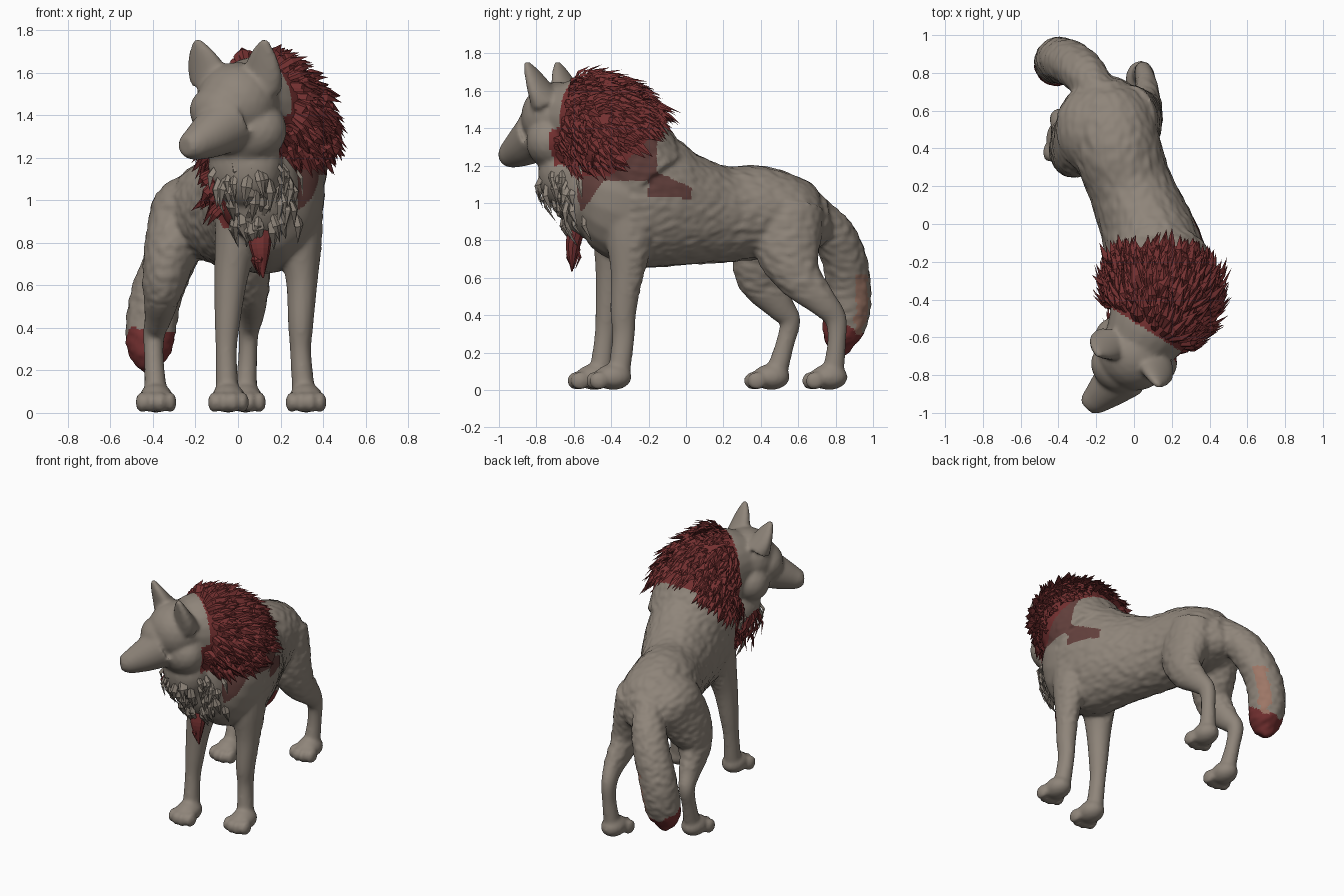
import bpy, bmesh, math, random
from mathutils import Vector, Matrix, noise

if "Cube" in bpy.data.objects:
    bpy.data.objects.remove(bpy.data.objects["Cube"])

rng = random.Random(7)
F = Vector((-0.53, -0.85, 0)).normalized()   # direction the head faces
S = Vector((0.85, -0.53, 0)).normalized()    # sideways across the head
UP = Vector((0, 0, 1))
HEAD = Matrix((S, F, UP)).transposed()


def material(name, rgb):
    m = bpy.data.materials.new(name)
    m.diffuse_color = (*rgb, 1)
    m.use_nodes = True
    m.node_tree.nodes["Principled BSDF"].inputs["Base Color"].default_value = m.diffuse_color
    return m


GREY = material("grey fur", (0.275, 0.235, 0.195))
RED = material("dark red mane", (0.175, 0.03, 0.03))
BROWN = material("shoulder brown red", (0.125, 0.052, 0.046))
SALMON = material("salmon patch", (0.34, 0.185, 0.135))


def smooth_path(pts, steps=5):
    """Catmull-Rom resampling of x, y, z, radius_u, radius_v points."""
    p = [Vector(q if len(q) == 5 else (*q, q[3])) for q in pts]
    p = [2 * p[0] - p[1]] + p + [2 * p[-1] - p[-2]]
    out = []
    for i in range(1, len(p) - 2):
        a, b, c, d = p[i - 1:i + 3]
        for s in range(steps):
            t = s / steps
            out.append(0.5 * (2 * b + (c - a) * t + (2 * a - 5 * b + 4 * c - d) * t * t
                              + (3 * b - a - 3 * c + d) * t ** 3))
    return out + [p[-2]]


def tube(bm, pts, axis=(1, 0, 0), sides=20):
    path = smooth_path(pts)
    rings = []
    for i, q in enumerate(path):
        a, b = path[max(i - 1, 0)], path[min(i + 1, len(path) - 1)]
        t = Vector((b - a)[:3]).normalized()
        u = Vector(axis)
        u = (u - t * u.dot(t)).normalized()
        v = t.cross(u)
        c = Vector(q[:3])
        rings.append([bm.verts.new(c + u * max(q[3], .004) * math.cos(k * math.tau / sides)
                                   + v * max(q[4], .004) * math.sin(k * math.tau / sides))
                      for k in range(sides)])
    for r0, r1 in zip(rings, rings[1:]):
        for k in range(sides):
            j = (k + 1) % sides
            bm.faces.new((r0[k], r0[j], r1[j], r1[k]))
    bm.faces.new(rings[0][::-1])
    bm.faces.new(rings[-1])


def ball(bm, centre, radii, rot=Matrix.Identity(3)):
    m = Matrix.Translation(centre) @ rot.to_4x4() @ Matrix.Diagonal((*radii, 1))
    bmesh.ops.create_icosphere(bm, subdivisions=3, radius=1, matrix=m)


def paw(bm, x, y):
    ball(bm, (x, y + .03, .07), (.08, .1, .07))
    for k, dy in ((-1.5, .02), (-.5, 0), (.5, 0), (1.5, .02)):
        ball(bm, (x + k * .045, y - .065 + dy, .05), (.029, .052, .05))


bm = bmesh.new()
# torso, rump to chest
tube(bm, [(-.14, .77, .93, .07, .09), (-.14, .70, .92, .17, .16), (-.13, .58, .93, .23, .21),
          (-.09, .4, .95, .235, .25), (-.02, .2, .94, .225, .26), (.06, 0, .965, .245, .305),
          (.11, -.15, 1.0, .265, .36), (.14, -.3, 1.04, .27, .36), (.14, -.45, 1.08, .24, .31),
          (.13, -.56, 1.1, .15, .2)])
# neck and throat
tube(bm, [(.14, -.22, 1.12, .28, .27), (.145, -.38, 1.34, .285, .265),
          (.09, -.52, 1.44, .235, .24), (.02, -.65, 1.46, .19, .19)])
ball(bm, (.09, -.54, 1.08), (.2, .16, .27))
ball(bm, (.035, -.63, 1.16), (.185, .15, .2), HEAD)
# head, cheeks, brow and muzzle
ball(bm, (0, -.69, 1.46), (.2, .19, .19), HEAD)
ball(bm, (-.08, -.76, 1.42), (.155, .13, .13), HEAD)
ball(bm, (.01, -.67, 1.33), (.24, .16, .17), HEAD)
tube(bm, [(-.05, -.79, 1.36, .14), (-.13, -.865, 1.305, .11), (-.19, -.92, 1.27, .084),
          (-.225, -.95, 1.258, .068), (-.25, -.975, 1.255, .045)], S)
# ears
for base, tip in (((-.13, -.63, 1.56), (-.195, -.69, 1.755)), ((.115, -.745, 1.53), (.125, -.855, 1.755))):
    b, t = Vector(base), Vector(tip)
    tube(bm, [(*b.lerp(t, k), w, d) for k, w, d in
              ((0, .1, .08), (.35, .096, .055), (.7, .065, .034), (1, .018, .014))], S)
# front legs
tube(bm, [(.27, -.28, 1.0, .13, .17), (.29, -.3, .8, .105, .13), (.30, -.315, .62, .075, .088),
          (.295, -.335, .42, .06, .07), (.295, -.335, .28, .05, .06), (.31, -.36, .08, .055, .06)])
tube(bm, [(.02, -.34, 1.0, .13, .17), (-.01, -.37, .8, .1, .13), (-.035, -.4, .62, .078, .085),
          (-.05, -.42, .42, .06, .065), (-.055, -.435, .28, .05, .055), (-.05, -.46, .08, .055, .06)])
# hind legs
tube(bm, [(-.03, .55, .98, .15, .19), (.02, .54, .78, .13, .185), (.06, .6, .61, .09, .125),
          (.065, .73, .47, .06, .08), (.05, .8, .38, .048, .06), (.045, .805, .25, .045, .05),
          (.035, .785, .08, .055, .06)])
ball(bm, (-.22, .5, .92), (.2, .24, .2))
tube(bm, [(-.27, .49, .9, .15, .2), (-.315, .42, .76, .13, .18), (-.35, .4, .6, .1, .13),
          (-.375, .5, .45, .065, .08), (-.395, .555, .37, .052, .058), (-.395, .53, .25, .046, .05),
          (-.385, .48, .08, .055, .06)])
for x, y in ((.32, -.42), (-.045, -.52), (.035, .735), (-.385, .425)):
    paw(bm, x, y)
# tail
tube(bm, [(-.15, .58, 1.0, .09), (-.195, .7, .93, .1), (-.255, .785, .835, .115), (-.315, .84, .72, .12),
          (-.375, .865, .58, .122), (-.405, .865, .44, .122), (-.415, .84, .32, .112),
          (-.42, .835, .25, .085), (-.42, .85, .185, .02)])

# fuse all parts into one smooth skin
mesh = bpy.data.meshes.new("raw_body")
bmesh.ops.recalc_face_normals(bm, faces=bm.faces)
bm.to_mesh(mesh)
bm.free()
raw = bpy.data.objects.new("raw_body", mesh)
bpy.context.collection.objects.link(raw)
mod = raw.modifiers.new("fuse", 'REMESH')
mod.mode, mod.voxel_size = 'VOXEL', .0125
mod = raw.modifiers.new("soften", 'SMOOTH')
mod.factor, mod.iterations = .5, 7
skin = bpy.data.meshes.new_from_object(raw.evaluated_get(bpy.context.evaluated_depsgraph_get()))
bpy.data.objects.remove(raw)
body = bpy.data.objects.new("wolf_body", skin)
bpy.context.collection.objects.link(body)

# shallow coat texture on the torso and tail
normals = [v.normal.copy() for v in skin.vertices]
for v, n in zip(skin.vertices, normals):
    if v.co.z > .5 and v.co.y > -.3 or v.co.y > .68 and v.co.x < -.2:
        v.co += n * noise.noise(Vector((v.co.x * 28, v.co.y * 18, v.co.z * 32))) * .006

skin.materials.clear()
for m in (GREY, RED, BROWN, SALMON):
    skin.materials.append(m)


def zone(p, n):
    """Colour region: 0 grey, 1 mane or tail tip, 2 shoulder, 3 tail patch."""
    x, y, z = p
    if y > .66 and x < -.22:
        if z < .32 + (.9 - y) * .55 + .015 * math.sin(x * 60):
            return 1
        return 3 if n.x > .42 and n.y > .35 and z < .62 else 0
    # narrow strip down the left edge of the chest
    if z < 1.2 and x < .12 and y < -.4:
        edge = .01 - (z - .85) * .5
        return 1 if y > -.72 and z > .87 and edge - (.07 if z < 1.05 else .5) < x < edge else 0
    if p.dot(F) > (.5 if z < 1.4 and x > .1 else .44) or z < 1.2 and x < .28 and y < -.48:
        return 0
    if y < -.1 and z > 1.14 + max(0, y + .41) * .95:
        return 1
    # shoulder patch with a tongue running back along the flank
    if x > .1 and y < -.155 and z > min(1.12, .95 + (y + .56) * 1.4) and z > .93:
        return 2
    if x > .1 and y < .03 and y > -.2 and abs(z - 1.085 + (y + .1) * .25) < .036 - y * .2:
        return 2
    return 0


mane_spots, ruff_spots = [], []
for f in skin.polygons:
    f.use_smooth = True
    c = f.center
    f.material_index = zone(c, f.normal)
    if f.material_index == 1 and c.y < -.17 and (c.x < .12 or c.z > 1.22 + max(0, c.y + .41) * .95) and c.z > .98:
        mane_spots.append((c.copy(), f.normal.copy()))
    elif f.material_index == 0 and c.y < -.45 and .9 < c.z < 1.22 and c.dot(F) < .74 and -.12 < c.x < .3:
        ruff_spots.append((c.copy(), f.normal.copy()))


def tuft(bm, p, d, n, length, width):
    """A bent, pointed lock of fur."""
    side = d.cross(n).normalized()
    up = side.cross(d)
    mid = p + d * length * .45 + up * length * .04
    rings = [[bm.verts.new(c + side * w), bm.verts.new(c + up * w * .6), bm.verts.new(c - side * w)]
             for c, w in ((p - n * .02, width * .7), (mid, width))]
    tip = bm.verts.new(p + d * length - n * length * .08)
    for k in range(3):
        j = (k + 1) % 3
        bm.faces.new((rings[0][k], rings[0][j], rings[1][j], rings[1][k]))
        bm.faces.new((rings[1][k], rings[1][j], tip))


def finish(name, bm, mat):
    bmesh.ops.recalc_face_normals(bm, faces=bm.faces)
    me = bpy.data.meshes.new(name)
    bm.to_mesh(me)
    bm.free()
    me.materials.append(mat)
    bpy.context.collection.objects.link(bpy.data.objects.new(name, me))


def fur(name, spots, count, flow, lift, length, width, mat):
    bm = bmesh.new()
    for p, n in rng.sample(spots, min(count, len(spots))):
        g = Vector(flow) + Vector([rng.uniform(-.25, .25) for _ in range(3)])
        g = (g - n * g.dot(n)).normalized()
        d = (g + n * rng.uniform(lift * .5, lift * 1.5)).normalized()
        tuft(bm, p, d, n, length * rng.uniform(.7, 1.25), width * rng.uniform(.7, 1.2))
    finish(name, bm, mat)


fur("mane", mane_spots, 540, (.1, .75, -.55), .46, .145, .023, RED)
fur("throat_ruff", ruff_spots, 60, (0, .1, -1), .08, .15, .024, GREY)
# pointed red lock hanging from the chest
bm = bmesh.new()
tube(bm, [(.1, -.58, .87, .06, .045), (.105, -.605, .77, .048, .04), (.118, -.61, .635, .004, .004)], sides=10)
for k in range(14):
    a = k * math.tau / 14
    n = Vector((math.cos(a), math.sin(a), 0))
    p = Vector((.102, -.6, rng.uniform(.76, .85))) + n * .035
    tuft(bm, p, (Vector((0, 0, -1)) - n * .15).normalized(), n, .13, .018)
finish("chest_lock", bm, RED)
